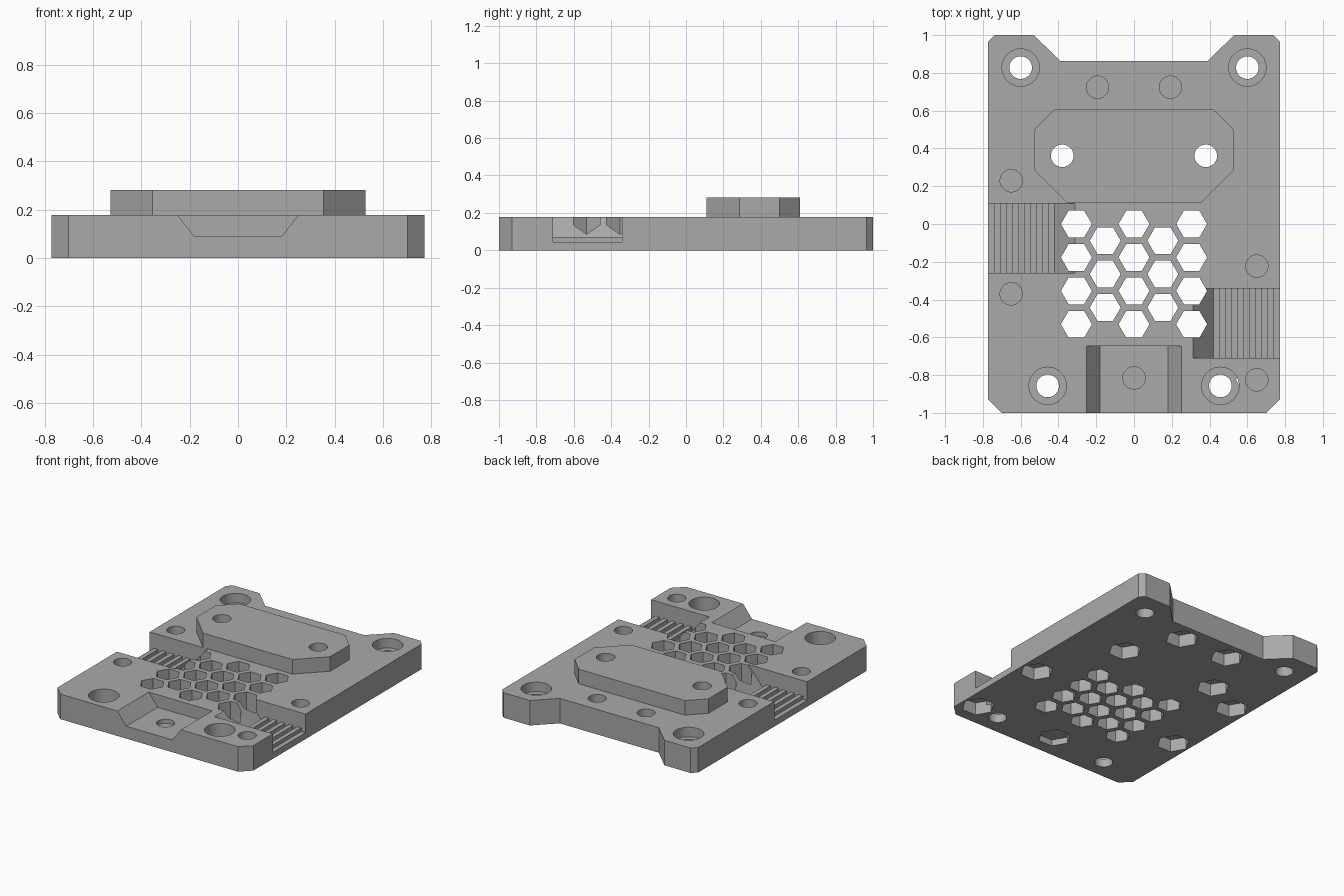
import bpy, bmesh, math
from mathutils import Vector

if "Cube" in bpy.data.objects:
    bpy.data.objects.remove(bpy.data.objects["Cube"])

TOP, PAD_TOP = 0.178, 0.282

grey = bpy.data.materials.new("plain grey")
grey.diffuse_color = (0.4, 0.4, 0.4, 1)
grey.use_nodes = True
grey.node_tree.nodes["Principled BSDF"].inputs["Base Color"].default_value = grey.diffuse_color


def prism(name, pts, lo, hi, axis="z"):
    """Extrude a 2D profile (xy for axis z, xz for axis y) between lo and hi."""
    bm = bmesh.new()
    place = (lambda a, b: (a, b, lo)) if axis == "z" else (lambda a, b: (a, lo, b))
    face = bm.faces.new([bm.verts.new(place(a, b)) for a, b in pts])
    geo = bmesh.ops.extrude_face_region(bm, geom=[face])["geom"]
    shift = Vector((0, 0, hi - lo) if axis == "z" else (0, hi - lo, 0))
    bmesh.ops.translate(bm, vec=shift, verts=[v for v in geo if isinstance(v, bmesh.types.BMVert)])
    bmesh.ops.recalc_face_normals(bm, faces=bm.faces)
    me = bpy.data.meshes.new(name)
    bm.to_mesh(me)
    bm.free()
    me.materials.append(grey)
    ob = bpy.data.objects.new(name, me)
    bpy.context.collection.objects.link(ob)
    return ob


def ring(x, y, r, n):
    return [(x + r * math.cos(math.tau * i / n), y + r * math.sin(math.tau * i / n)) for i in range(n)]


def combine(tool, operation="DIFFERENCE"):
    """Apply a boolean to the plate and discard the tool."""
    mod = plate.modifiers.new("cut", "BOOLEAN")
    mod.operation, mod.solver, mod.object = operation, "EXACT", tool
    bpy.context.view_layer.objects.active = plate
    bpy.ops.object.modifier_apply(modifier=mod.name)
    bpy.data.objects.remove(tool)


def bore(x, y, r, lo, hi, n=40):
    combine(prism("bore", ring(x, y, r, n), lo, hi))


def mirrored(half):
    return half + [(-x, y) for x, y in reversed(half)]


# Base plate with clipped corners and a recessed back edge
plate = prism("mounting_plate", mirrored([
    (0.70, -1), (0.772, -0.93), (0.772, 0.965), (0.737, 1), (0.53, 1), (0.39, 0.863)]), 0, TOP)

# Raised eight-sided pad
combine(prism("raised_pad", mirrored([
    (0.353, 0.11), (0.527, 0.285), (0.527, 0.5), (0.418, 0.61)]), 0.12, PAD_TOP), "UNION")

# Front notch with sloping sides
combine(prism("front_notch", mirrored([(0.18, 0.088), (0.258, 0.188)]), -1.1, -0.647, "y"))

# Ribbed side channels: sloped inner end, then five ribs across the floor
FLOOR, RIB, STEP = 0.045, 0.071, 0.0318
channel = [(0.304, 0.188), (0.42, FLOOR)]
for k in range(1, 11, 2):
    a, b = 0.42 + k * STEP, 0.42 + (k + 1) * STEP
    channel += [(a, FLOOR), (a, RIB), (b, RIB), (b, FLOOR)]
channel += [(0.85, FLOOR), (0.85, 0.188)]
combine(prism("right_channel", channel, -0.71, -0.342, "y"))
combine(prism("left_channel", [(-x, z) for x, z in channel], -0.26, 0.109, "y"))

# Honeycomb vent
for col in range(-2, 3):
    odd = col % 2
    for row in range(3 if odd else 4):
        bore(col * 0.1525, -0.0885 * odd - 0.177 * row, 0.082, -0.1, 0.4, 6)

# Counterbored corner holes
for s in (-1, 1):
    for x, y, ledge in ((0.6, 0.828, 0.11), (0.457, -0.857, 0.06)):
        bore(s * x, y, 0.06, -0.1, 0.4)
        bore(s * x, y, 0.099, ledge, 0.4)

# Pad holes with hexagonal nut pockets below
for s in (-1, 1):
    bore(s * 0.38, 0.361, 0.06, -0.1, 0.4)
    bore(s * 0.38, 0.361, 0.11, -0.1, 0.09, 6)

# Blind screw holes above nut pockets, with a thin web between them
for x, y, pocket in ((-0.193, 0.724, 0.09), (0.193, 0.724, 0.09), (-0.65, 0.229, 0.09),
                     (-0.65, -0.37, 0.09), (0.65, -0.223, 0.09), (0.65, -0.825, 0.09),
                     (0, -0.815, 0.045)):
    bore(x, y, 0.059, pocket + 0.012, 0.4)
    bore(x, y, 0.11, -0.1, pocket, 6)

# Smooth the round walls only
bpy.ops.object.select_all(action="DESELECT")
plate.select_set(True)
bpy.context.view_layer.objects.active = plate
bpy.ops.object.shade_smooth_by_angle(angle=math.radians(25))
